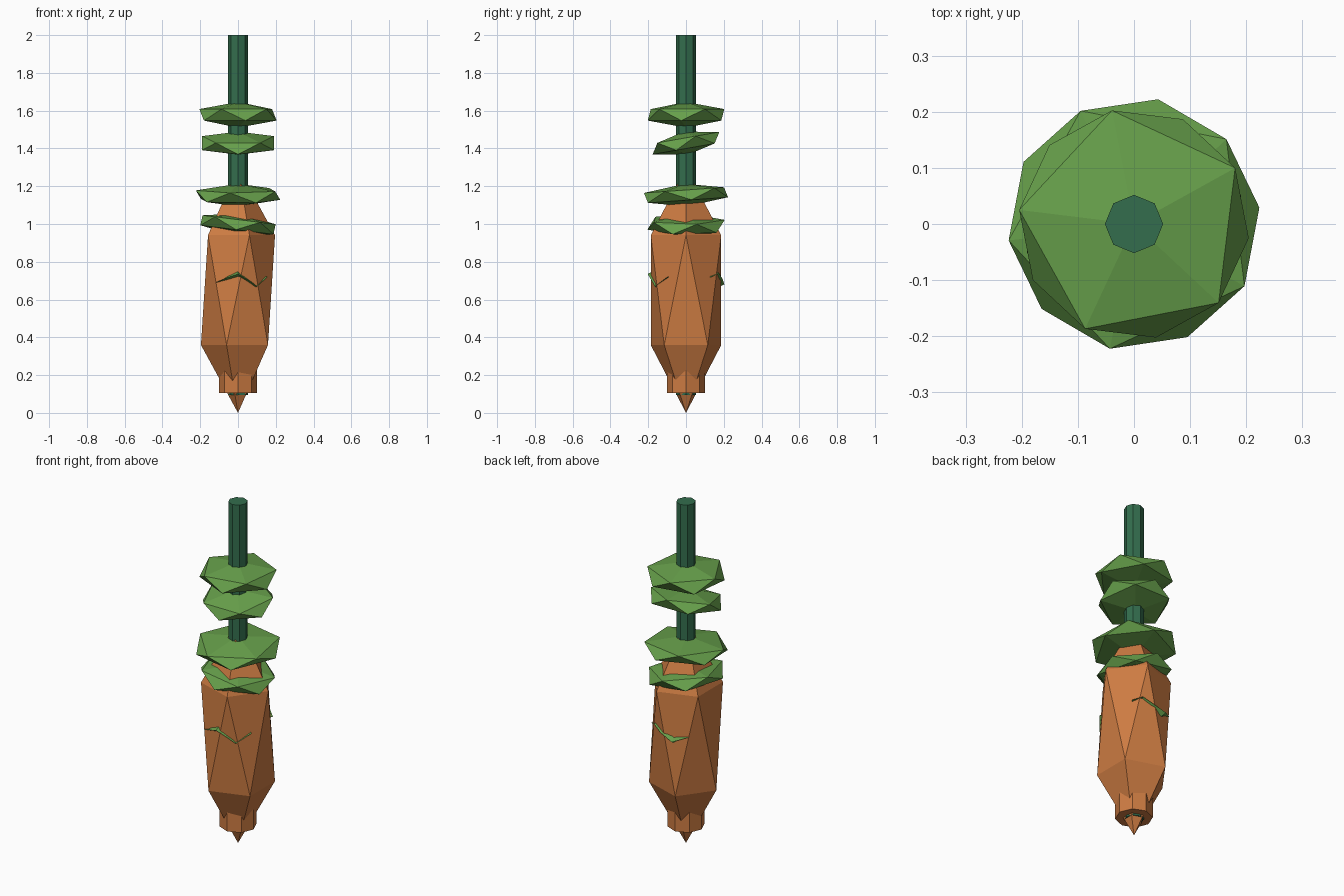
import bpy
import bmesh
import math
from mathutils import Matrix, Vector

cube = bpy.data.objects.get("Cube")
if cube:
    bpy.data.objects.remove(cube, do_unlink=True)


def make_material(name, rgb):
    mat = bpy.data.materials.new(name)
    mat.use_nodes = True
    mat.diffuse_color = (*rgb, 1)
    bsdf = next(n for n in mat.node_tree.nodes if n.type == 'BSDF_PRINCIPLED')
    bsdf.inputs["Base Color"].default_value = (*rgb, 1)
    return mat


ORANGE = make_material("carrot orange", (0.61, 0.2, 0.055))
LEAF = make_material("leaf green", (0.135, 0.35, 0.07))
STEM = make_material("dark stem green", (0.033, 0.155, 0.075))


def finish(name, bm, mat):
    bmesh.ops.recalc_face_normals(bm, faces=bm.faces)
    mesh = bpy.data.meshes.new(name)
    bm.to_mesh(mesh)
    bm.free()
    mesh.materials.append(mat)
    obj = bpy.data.objects.new(name, mesh)
    bpy.context.collection.objects.link(obj)
    return obj


def stretched_ico(name, mat, z, ring_radius, half_height, spin=0, tilt_x=0, tilt_y=0, depth=1):
    """Twenty-sided ball scaled along z, with its upper five corners starting at spin."""
    bm = bmesh.new()
    bmesh.ops.create_icosphere(bm, subdivisions=1, radius=1)
    r = ring_radius / 0.894
    shape = (Matrix.Translation((0, 0, z))
             @ Matrix.Rotation(math.radians(tilt_x), 4, 'X')
             @ Matrix.Rotation(math.radians(tilt_y), 4, 'Y')
             @ Matrix.Diagonal((r, r * depth, half_height, 1))
             @ Matrix.Rotation(math.radians(spin), 4, 'Z'))
    bm.transform(shape)
    return finish(name, bm, mat)


def octagon_post(name, mat, radius, bottom, top):
    bm = bmesh.new()
    bmesh.ops.create_cone(bm, cap_ends=True, segments=8, radius1=radius, radius2=radius,
                          depth=top - bottom,
                          matrix=Matrix.Translation((0, 0, (bottom + top) / 2)))
    return finish(name, bm, mat)


def sprig(name, path, width):
    """Thin bent leaf lying on the root, tapered to both ends."""
    bm = bmesh.new()
    rows = []
    for i, point in enumerate(path):
        p = Vector(point)
        inward = Vector((p.x, p.y, 0)).normalized() * -0.03
        half = width * (0.3 + 0.7 * math.sin(math.pi * i / (len(path) - 1))) / 2
        rows.append((bm.verts.new(p + inward + Vector((0, 0, half))),
                     bm.verts.new(p),
                     bm.verts.new(p + inward - Vector((0, 0, half)))))
    for a, b in zip(rows, rows[1:]):
        for k in range(3):
            n = (k + 1) % 3
            bm.faces.new((a[k], b[k], b[n], a[n]))
    bm.faces.new(rows[0])
    bm.faces.new(rows[-1])
    return finish(name, bm, LEAF)


# Root, its lower collar and the stem running through everything
stretched_ico("carrot_root", ORANGE, 0.65, 0.196, 0.65)
octagon_post("root_collar", ORANGE, 0.1, 0.105, 0.3)
octagon_post("stem", STEM, 0.052, 0.095, 2.0)

# Faceted leaf clusters stacked up the stem
stretched_ico("leaf_cluster_top", LEAF, 1.578, 0.206, 0.068, spin=29)
stretched_ico("leaf_cluster_upper", LEAF, 1.428, 0.2, 0.062, spin=18, tilt_x=10, depth=0.92)
stretched_ico("leaf_cluster_middle", LEAF, 1.153, 0.225, 0.06, spin=43, tilt_x=4)
stretched_ico("leaf_cluster_lower", LEAF, 0.996, 0.205, 0.06, spin=16, tilt_y=7)

# Small sprigs at the front and back of the root
sprig("front_sprig", [(-0.12, -0.148, 0.69), (-0.06, -0.185, 0.715), (0, -0.203, 0.735),
                      (0.05, -0.185, 0.705), (0.1, -0.165, 0.67), (0.157, -0.098, 0.72)], 0.035)
sprig("back_sprig", [(0.13, 0.137, 0.72), (0.085, 0.175, 0.74), (0.03, 0.193, 0.71),
                     (-0.05, 0.203, 0.68), (-0.12, 0.148, 0.705)], 0.035)
